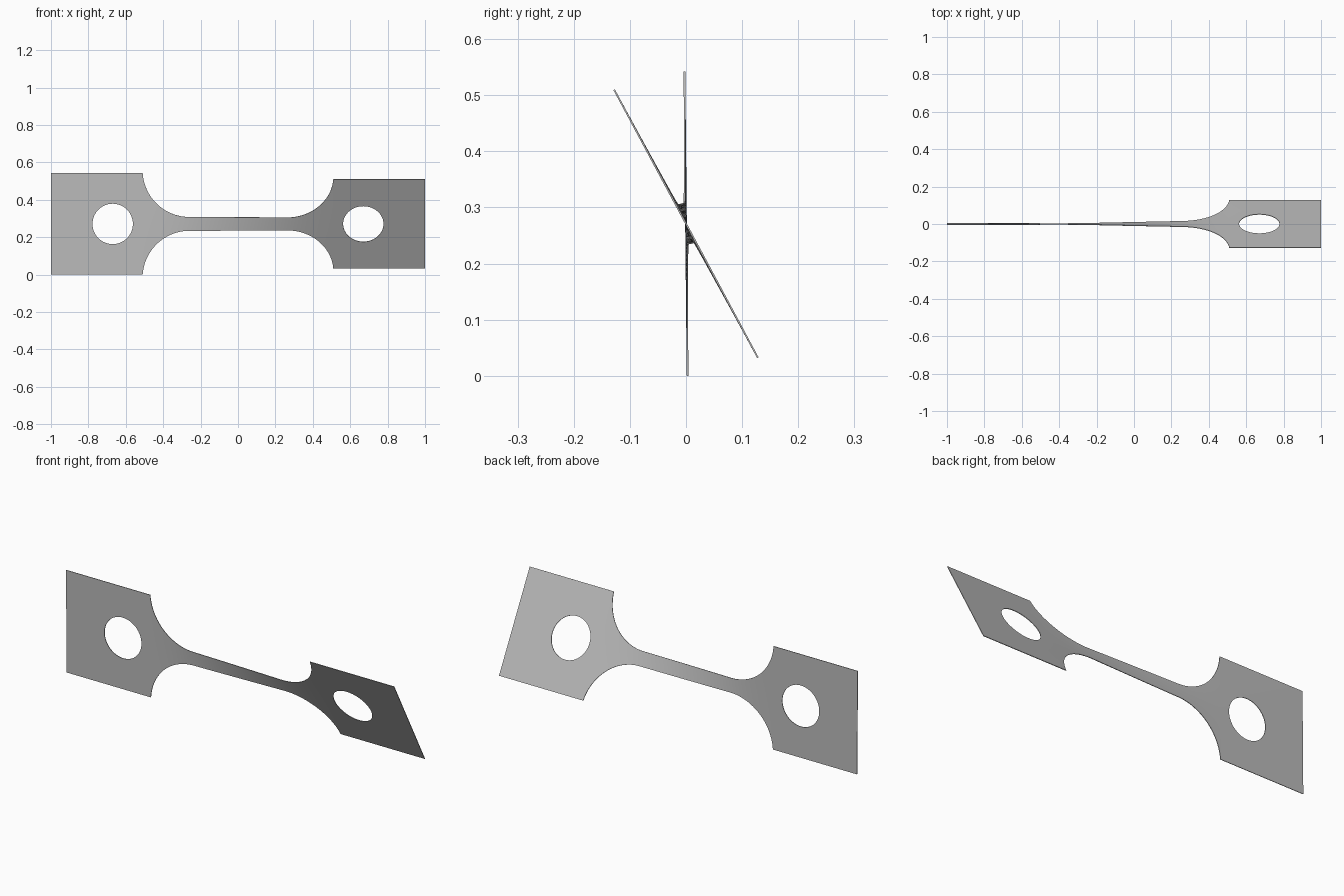
import bpy, bmesh, math

cube = bpy.data.objects.get("Cube")
if cube:
    bpy.data.objects.remove(cube, do_unlink=True)

HALF_H, NECK, FILLET = 0.271, 0.037, 0.25   # plate half height, neck half width, fillet radius
FILLET_X, MID_Z = 0.26, 0.271
HOLE_X, HOLE_R = 0.67, 0.108
ROWS, THICKNESS = 6, 0.003
TILT_A, TILT_B = math.radians(0.6), math.radians(28.2)


def half_width(x):
    d = min(max(abs(x) - FILLET_X, 0), FILLET)
    return min(HALF_H, NECK + FILLET - math.sqrt(FILLET ** 2 - d ** 2))


# Column positions along the neck, spaced evenly around the fillet arcs
arc_end = math.acos((NECK + FILLET - HALF_H) / FILLET)
arc = [FILLET_X + FILLET * math.sin(arc_end * i / 24) for i in range(25)]
straight = [FILLET_X * i / 16 for i in range(-15, 16)]
columns = [-x for x in reversed(arc)] + straight + arc

# Twist builds up fastest where the strip is narrowest
twist = [0.0]
for a, b in zip(columns, columns[1:]):
    twist.append(twist[-1] + (b - a) / half_width((a + b) / 2))
angles = [TILT_A + (TILT_B - TILT_A) * t / twist[-1] for t in twist]


def place(x, w, angle):
    return (x, -w * math.sin(angle), MID_Z + w * math.cos(angle))


bm = bmesh.new()

# Twisted neck with its fillets
grid = []
for x, angle in zip(columns, angles):
    h = half_width(x)
    grid.append([bm.verts.new(place(x, h * (2 * r / ROWS - 1), angle)) for r in range(ROWS + 1)])
for a, b in zip(grid, grid[1:]):
    for r in range(ROWS):
        bm.faces.new((a[r], b[r], b[r + 1], a[r + 1]))


def add_plate(side, inner, angle):
    """End plate with a round hole, joined to the neck's last column."""
    outer = [bm.verts.new(place(side, w, angle)) for w in (HALF_H, -HALF_H)]
    hole = []
    for i in range(64):
        t = math.tau * i / 64
        hole.append(bm.verts.new(place(side * HOLE_X + HOLE_R * math.cos(t), HOLE_R * math.sin(t), angle)))
    edges = []
    for loop in (inner + outer, hole):
        for a, b in zip(loop, loop[1:] + loop[:1]):
            edges.append(bm.edges.get((a, b)) or bm.edges.new((a, b)))
    bmesh.ops.triangle_fill(bm, edges=edges, use_beauty=True)


add_plate(-1, grid[0], angles[0])
add_plate(1, grid[-1], angles[-1])
bmesh.ops.recalc_face_normals(bm, faces=bm.faces)

mesh = bpy.data.meshes.new("twisted_strip")
bm.to_mesh(mesh)
bm.free()
strip = bpy.data.objects.new("twisted_strip", mesh)
bpy.context.collection.objects.link(strip)

# Plain grey metal
grey = bpy.data.materials.new("grey_metal")
grey.use_nodes = True
colour = (0.5, 0.5, 0.5, 1)
grey.diffuse_color = colour
grey.node_tree.nodes["Principled BSDF"].inputs["Base Color"].default_value = colour
mesh.materials.append(grey)

# Sheet thickness and smooth shading
bpy.ops.object.select_all(action="DESELECT")
strip.select_set(True)
bpy.context.view_layer.objects.active = strip
solid = strip.modifiers.new("thickness", "SOLIDIFY")
solid.thickness = THICKNESS
solid.offset = 0
bpy.ops.object.modifier_apply(modifier=solid.name)
bpy.ops.object.shade_smooth_by_angle(angle=math.radians(30))
